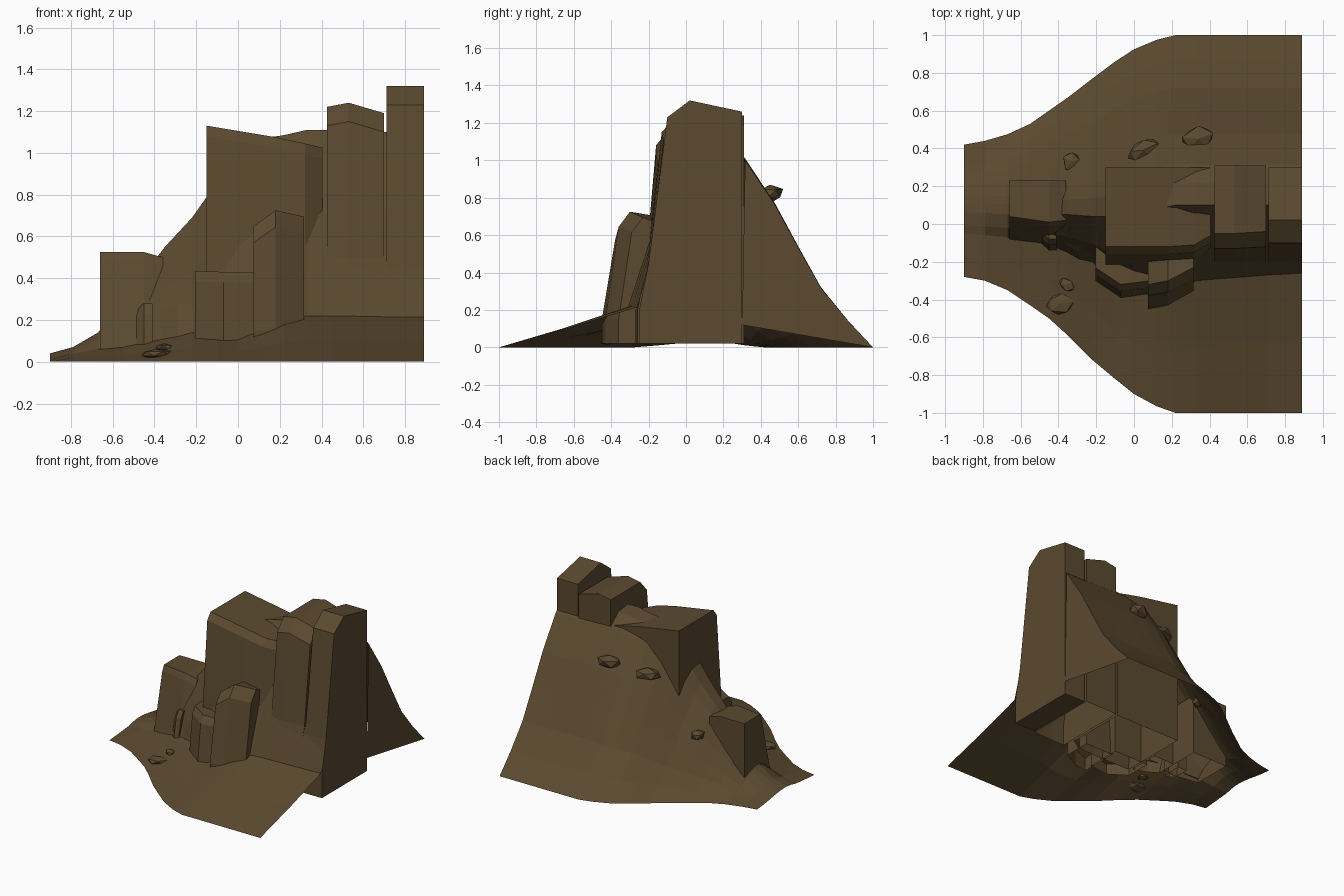
import bpy, bmesh, random
from mathutils import Vector
from mathutils.bvhtree import BVHTree

random.seed(4)
old = bpy.data.objects.get("Cube")
if old:
    bpy.data.objects.remove(old)

# Single earthy colour
BROWN = (0.105, 0.068, 0.029, 1)
rock = bpy.data.materials.new("brown_rock")
rock.use_nodes = True
rock.diffuse_color = BROWN
bsdf = rock.node_tree.nodes["Principled BSDF"]
bsdf.inputs["Base Color"].default_value = BROWN
bsdf.inputs["Roughness"].default_value = 0.9


def finish(bm, name):
    mesh = bpy.data.meshes.new(name)
    bm.to_mesh(mesh)
    bm.free()
    mesh.materials.append(rock)
    obj = bpy.data.objects.new(name, mesh)
    bpy.context.collection.objects.link(obj)


def loft(bm, rows):
    """Skin consecutive rows of points and return the vertex rows."""
    grid = [[bm.verts.new(p) for p in row] for row in rows]
    for a, b in zip(grid, grid[1:]):
        for i in range(len(a) - 1):
            bm.faces.new((a[i], b[i], b[i + 1], a[i + 1]))
    return grid


# Hillside: x, front edge y, foot y, foot z, crest y, crest z, back edge y
STATIONS = [
    (-.90, -.28, -.05, .02, .06, .04, .42),
    (-.79, -.30, -.06, .04, .06, .07, .44),
    (-.67, -.35, -.07, .06, .05, .14, .475),
    (-.55, -.43, -.09, .07, .05, .30, .53),
    (-.45, -.50, -.11, .09, .05, .42, .60),
    (-.35, -.59, -.15, .11, .05, .55, .67),
    (-.22, -.72, -.20, .14, .04, .69, .77),
    (-.10, -.82, -.31, .12, .04, .86, .86),
    (.00, -.90, -.36, .11, .06, .98, .925),
    (.12, -.965, -.38, .15, .08, 1.07, .975),
    (.22, -1, -.36, .19, .10, 1.085, 1),
    (.33, -1, -.30, .22, .10, 1.11, 1),
    (.45, -1, -.29, .22, .10, 1.11, 1),
    (.71, -1, -.27, .215, .10, 1.10, 1),
    (.89, -1, -.26, .215, .10, 1.10, 1),
]
# Falloff of the back slope: share of run, share of height
FALL = [(0, 1), (.13, .985), (.24, .91), (.42, .69), (.56, .48),
        (.69, .29), (.85, .13), (1, 0)]


def section(x, yf, yc, zc, yr, zr, yb):
    front = [(x, yf, 0), (x, (yf + yc) / 2, zc * .47), (x, yc, zc),
             (x, yc * .6 + yr * .4, zc * .45 + zr * .55)]
    return front + [(x, yr + (yb - yr) * t, zr * h) for t, h in FALL]


bm = bmesh.new()
rows = loft(bm, [section(*s) for s in STATIONS])
# End wall closing the cut side behind the columns
wall = [bm.verts.new(v.co) for v in rows[-1][6:]]
wall.append(bm.verts.new((.89, .3, .12)))
bm.faces.new(wall)
ground = BVHTree.FromBMesh(bm)
finish(bm, "hillside")


def column(name, profile, sections, closed=False):
    """Loft a y-z profile along x; each section is (x, front y shift, top z shift)."""
    bm = bmesh.new()
    top = max(z for _, z in profile)
    back = profile[0][0]
    rows = [[(x, y + (dy if y < back - .06 else 0), z + (dz if z > top * .7 else 0))
             for y, z in profile] for x, dy, dz in sections]
    grid = loft(bm, rows)
    for ring in (grid[0], grid[-1]):
        bm.faces.new(ring)
    if closed:
        for a, b in zip(grid, grid[1:]):
            bm.faces.new((a[0], a[-1], b[-1], b[0]))
    bmesh.ops.recalc_face_normals(bm, faces=bm.faces)
    finish(bm, name)


# Rock columns, profile from back bottom over the top to front bottom
column("main_column",
       [(.30, .02), (.30, 1.13), (-.12, 1.13), (-.16, 1.08), (-.21, .5), (-.24, .02)],
       [(-.15, 0, 0), (.18, 0, -.055), (.32, .01, -.085), (.405, .06, -.105)])
column("rear_column",
       [(.31, .02), (.31, 1.22), (-.05, 1.22), (-.13, 1.13), (-.20, .5), (-.27, .2), (-.27, .02)],
       [(.425, 0, 0), (.53, 0, .02), (.70, .01, -.03)])
column("end_column",
       [(.30, .02), (.30, 1.26), (.02, 1.32), (-.10, 1.23), (-.20, .45), (-.25, .2), (-.25, .02)],
       [(.712, 0, 0), (.89, 0, 0)], closed=True)
column("left_column",
       [(.23, .03), (.23, .525), (.04, .525), (.02, .48), (-.08, .06), (-.08, .03)],
       [(-.66, 0, 0), (-.45, -.03, .0), (-.36, -.02, -.025)])
column("front_low_column",
       [(-.10, .02), (-.10, .43), (-.29, .43), (-.325, .38), (-.36, .1), (-.36, .02)],
       [(-.205, .06, .005), (-.07, -.03, 0), (.09, -.01, -.003)])
column("front_tall_column",
       [(-.15, .02), (-.18, .68), (-.30, .70), (-.36, .62), (-.43, .15), (-.43, .02)],
       [(.075, -.02, -.05), (.18, 0, .025), (.315, .07, -.005)])
column("small_spur",
       [(.0, .03), (.0, .28), (-.08, .28), (-.11, .23), (-.15, .03)],
       [(-.485, .03, -.03), (-.45, 0, 0), (-.41, 0, 0)])
column("ridge_spur",
       [(.0, .04), (.0, .40), (-.08, .36), (-.14, .24), (-.20, .04)],
       [(-.37, .04, -.04), (-.29, -.01, 0), (-.19, -.04, .05)])


# Loose stones resting on the slopes
def stone(name, x, y, size, turn):
    hit = ground.ray_cast(Vector((x, y, 3)), Vector((0, 0, -1)))[0]
    bm = bmesh.new()
    bmesh.ops.create_icosphere(bm, subdivisions=1, radius=1)
    for v in bm.verts:
        v.co *= random.uniform(.85, 1.1)
        px, py, pz = v.co.x * size[0], v.co.y * size[1], v.co.z * size[2]
        v.co = hit + Vector((px - py * turn, py + px * turn, pz + size[2] * .3))
    finish(bm, name)


stone("back_stone_left", -.33, .33, (.05, .06, .04), .2)
stone("back_stone_middle", .05, .39, (.085, .05, .045), .5)
stone("back_stone_right", .34, .45, (.09, .065, .05), .4)
stone("front_stone_large", -.39, -.42, (.078, .06, .025), .2)
stone("front_stone_small", -.355, -.32, (.042, .03, .02), -.6)
